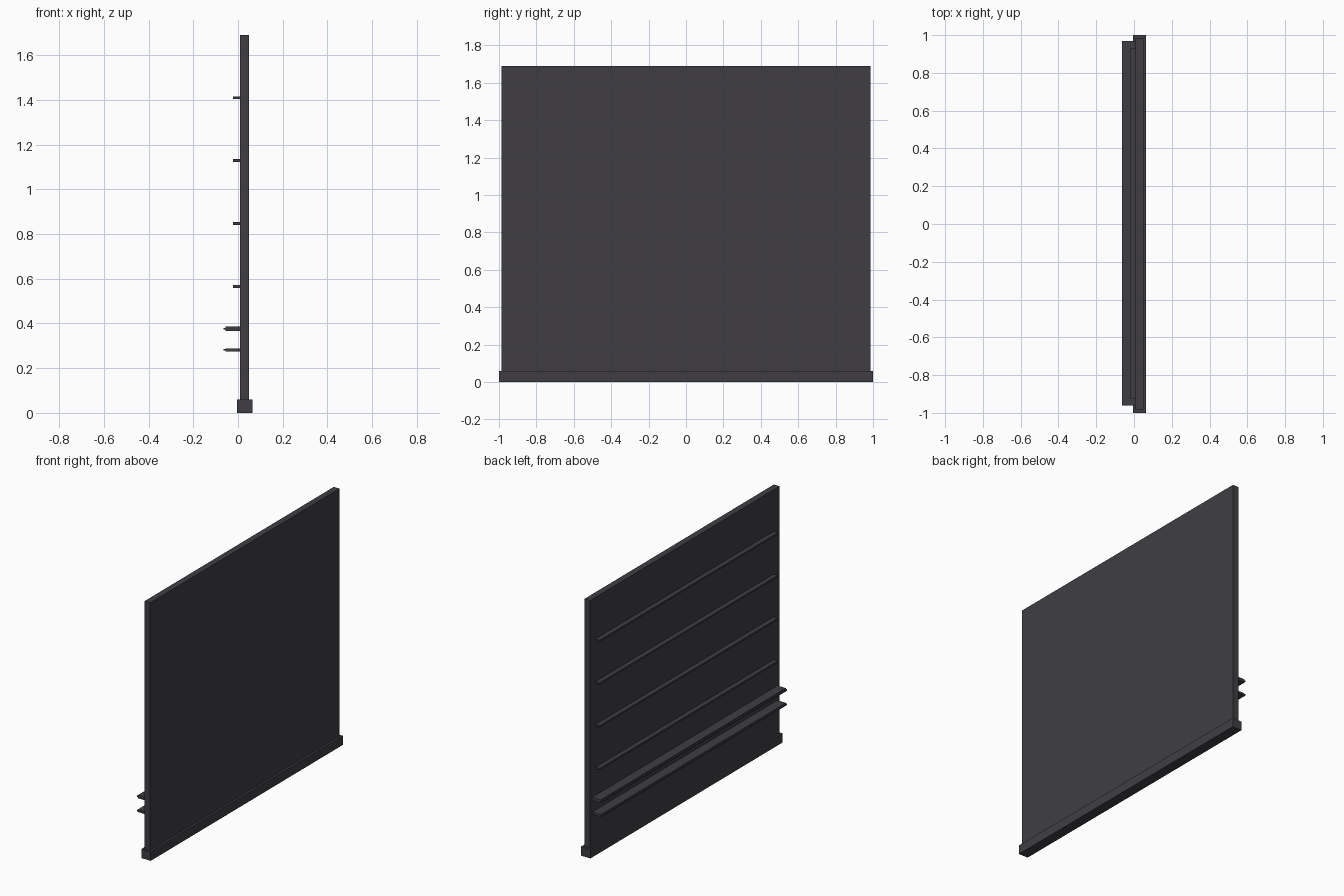
import bpy, bmesh

if "Cube" in bpy.data.objects:
    bpy.data.objects.remove(bpy.data.objects["Cube"])

charcoal = bpy.data.materials.new("charcoal")
charcoal.diffuse_color = (0.050, 0.048, 0.055, 1)
charcoal.use_nodes = True
charcoal.node_tree.nodes["Principled BSDF"].inputs["Base Color"].default_value = charcoal.diffuse_color


def extrude_y(name, profile, y0, y1):
    """Extrude a closed (x, z) profile along y."""
    bm = bmesh.new()
    face = bm.faces.new([bm.verts.new((x, y0, z)) for x, z in profile])
    out = bmesh.ops.extrude_face_region(bm, geom=[face])
    verts = [v for v in out["geom"] if isinstance(v, bmesh.types.BMVert)]
    bmesh.ops.translate(bm, verts=verts, vec=(0, y1 - y0, 0))
    bmesh.ops.recalc_face_normals(bm, faces=bm.faces)
    me = bpy.data.meshes.new(name)
    bm.to_mesh(me)
    bm.free()
    me.materials.append(charcoal)
    ob = bpy.data.objects.new(name, me)
    bpy.context.collection.objects.link(ob)
    return ob


def slab(name, x0, x1, y0, y1, z0, z1):
    return extrude_y(name, [(x0, z0), (x1, z0), (x1, z1), (x0, z1)], y0, y1)


# Upright panel and wider foot
slab("back_panel", 0.008, 0.050, -0.986, 0.986, 0.03, 1.69)
slab("base_foot", -0.004, 0.064, -1, 1, 0, 0.06)

# Thin horizontal battens
for i, z in enumerate((0.565, 0.847, 1.129, 1.41)):
    slab(f"batten_{i + 1}", -0.022, 0.010, -0.924, 0.930, z - 0.006, z + 0.006)

# Deep ledges with a thin front lip
for name, z, h in (("lower_ledge", 0.282, 0.007), ("upper_ledge", 0.376, 0.010)):
    t = 0.004
    extrude_y(name, [(0.010, z - h), (0.010, z + h), (-0.055, z + h), (-0.055, z + t),
                     (-0.064, z + t), (-0.064, z - t), (-0.055, z - t), (-0.055, z - h)],
              -0.962, 0.968)
